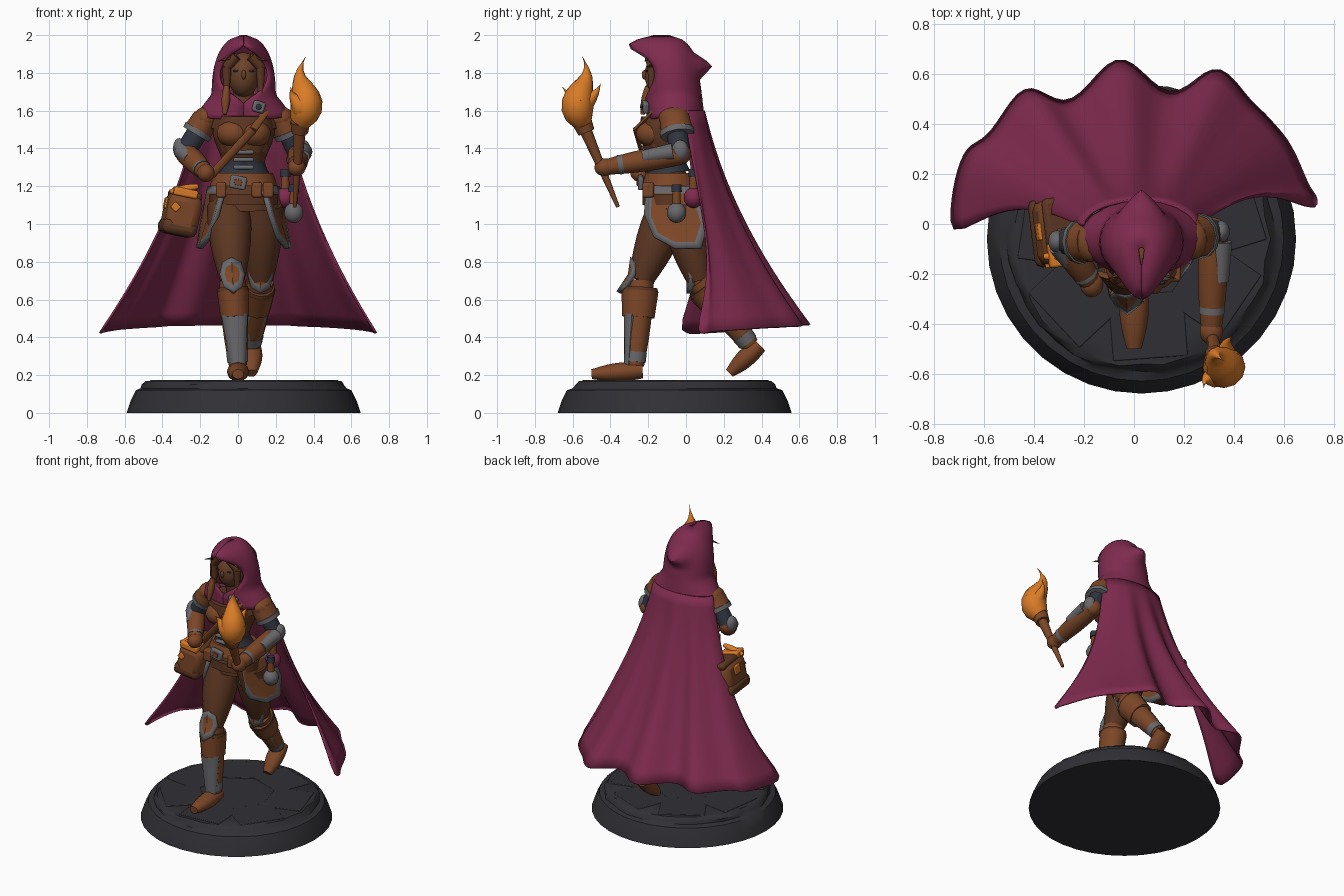
import bpy, bmesh, math, random
from mathutils import Vector, Matrix, Euler
from math import sin, cos, pi, tau, sqrt

if bpy.data.objects.get("Cube"):
    bpy.data.objects.remove(bpy.data.objects["Cube"])
random.seed(4)


def material(name, *color):
    m = bpy.data.materials.new(name)
    m.use_nodes = True
    m.diffuse_color = (*color, 1)
    m.node_tree.nodes["Principled BSDF"].inputs["Base Color"].default_value = (*color, 1)
    return m


CLOTH = material("plum cloth", .21, .024, .075)
LEATHER = material("leather", .2, .062, .02)
DARK = material("dark leather", .11, .038, .016)
SKIN = material("skin", .15, .055, .023)
STEEL = material("steel", .14, .14, .15)
NAVY = material("slate cloth", .03, .035, .05)
STONE = material("stone", .03, .03, .036)
FLAME = material("flame orange", .7, .2, .02)


def V(x, y, z):
    return Vector((x, y, z))


def finish(name, bm, *materials, angle=40):
    bmesh.ops.recalc_face_normals(bm, faces=bm.faces[:])
    mesh = bpy.data.meshes.new(name)
    bm.to_mesh(mesh)
    bm.free()
    for m in materials:
        mesh.materials.append(m)
    ob = bpy.data.objects.new(name, mesh)
    bpy.context.collection.objects.link(ob)
    bpy.ops.object.select_all(action='DESELECT')
    ob.select_set(True)
    bpy.context.view_layer.objects.active = ob
    bpy.ops.object.shade_smooth_by_angle(angle=math.radians(angle))
    return ob


def modifier(ob, kind, **settings):
    m = ob.modifiers.new(kind.title(), kind)
    for key, value in settings.items():
        setattr(m, key, value)


def join_rows(bm, rows, closed):
    """Join successive rows of vertices with quads; closed rows get end caps."""
    for a, b in zip(rows, rows[1:]):
        n = len(a)
        for i in range(n if closed else n - 1):
            j = (i + 1) % n
            bm.faces.new((a[i], a[j], b[j], b[i]))
    if closed:
        bm.faces.new(rows[0])
        bm.faces.new(rows[-1])


def tube(name, centres, radii, mat, squash=1, sides=12):
    """Tube through the centres; squash scales its front-to-back radius."""
    bm = bmesh.new()
    rows = []
    for i, (c, r) in enumerate(zip(centres, radii)):
        along = (centres[min(i + 1, len(centres) - 1)] - centres[max(i - 1, 0)]).normalized()
        u = V(1, 0, 0)
        u = (u - along * u.dot(along)).normalized()
        v = along.cross(u) * squash
        rows.append([bm.verts.new(c + r * (u * cos(k * tau / sides) + v * sin(k * tau / sides)))
                     for k in range(sides)])
    join_rows(bm, rows, True)
    return finish(name, bm, mat)


def limb(name, a, b, ra, rb, mat, bulge=0, squash=1):
    """Tapered tube between two joints."""
    steps = [i / 6 for i in range(7)]
    return tube(name, [a.lerp(b, t) for t in steps],
                [ra + (rb - ra) * t + bulge * sin(pi * t) for t in steps], mat, squash)


def flame(name, base, tip, width, sway):
    """Teardrop that swells above its base and snakes to a point."""
    steps = [i / 10 for i in range(11)]
    tube(name, [base.lerp(tip, t) + V(sway, -sway, 0) * sin(tau * t) for t in steps],
         [width * (t + .15) * (1.01 - t) ** 2 for t in steps], FLAME)


def ball(name, loc, size, mat):
    bm = bmesh.new()
    bmesh.ops.create_uvsphere(bm, u_segments=14, v_segments=9, radius=1,
                              matrix=Matrix.LocRotScale(loc, None, Vector(size)))
    return finish(name, bm, mat)


def box(name, loc, size, mat, rot=(0, 0, 0), bevel=.01):
    bm = bmesh.new()
    bmesh.ops.create_cube(bm, size=1, matrix=Matrix.LocRotScale(loc, Euler(rot), Vector(size)))
    modifier(finish(name, bm, mat), 'BEVEL', width=bevel, segments=2)


def trimmed_plate(name, outline, inner):
    """Bent leather plate fanned from its middle, with a steel border outside the inner scale."""
    bm = bmesh.new()
    middle = sum(outline, Vector()) / len(outline)
    outer = [bm.verts.new(p) for p in outline]
    inside = [bm.verts.new(middle.lerp(p, inner)) for p in outline]
    hub = bm.verts.new(middle)
    for i in range(len(outline)):
        bm.faces.new((hub, inside[i - 1], inside[i]))
        bm.faces.new((inside[i - 1], outer[i - 1], outer[i], inside[i])).material_index = 1
    modifier(finish(name, bm, LEATHER, STEEL), 'SOLIDIFY', thickness=.025, offset=0)


# Stone base: turned profile with a chipped upper rim
bm = bmesh.new()
rows = []
for radius, z, chip in ((.62, 0, 0), (.6, .06, 0), (.57, .12, 0), (.54, .13, .01), (.53, .15, .01), (.51, .17, .01)):
    rows.append([])
    for k in range(36):
        r = radius + random.uniform(-chip, chip)
        rows[-1].append(bm.verts.new((.03 + r * cos(k * tau / 36), r * sin(k * tau / 36) - .06, z)))
join_rows(bm, rows, True)
finish("stone_base", bm, STONE)
for k in range(7):
    a = k * tau / 7 + .3
    box("paving_slab", V(.03 + .35 * cos(a), .35 * sin(a) - .06, .168), (.26, .3, .012), STONE, (0, 0, a), .005)

# Cloak: shoulder arc blended into a wavy hem, pinched near its left corner
bm = bmesh.new()
rows = []
for i in range(9):
    drop = i / 8
    flare = .45 * drop + .55 * drop ** 2
    rows.append([])
    for k in range(33):
        s = k / 16 - 1
        a = s * pi / 2
        back = abs(cos(a))
        top = V(.02 + .23 * sin(a), .11 * back - .01, 1.6)
        wave = .08 * back ** 1.5 * cos(11 * a + .9) - .15 * sin(pi * max(0, 2 * s - 1))
        p = top.lerp(V(.74 * sin(a), .05 * s + .6 * back ** .7 + wave, 0), flare)
        p.y += .09 * sin(pi * flare) * s ** 4
        p.z = 1.6 - drop * (1.18 - .05 * back)
        rows[-1].append(bm.verts.new(p))
join_rows(bm, rows, False)
cloak = finish("cloak", bm, CLOTH, angle=60)
modifier(cloak, 'SUBSURF', levels=1, render_levels=1)
modifier(cloak, 'SOLIDIFY', thickness=.012)

# Hood and shoulder mantle: wide face opening, pointed brim and peaked back
bm = bmesh.new()
rows = []
for i in range(19):
    t = i / 18
    mantle = max(0, 1 - 4 * t)
    width = .165 * sqrt(1.005 - t ** 3.5) + .08 * mantle
    depth = .145 * sqrt(1.005 - t ** 6)
    reach = pi - .95 * max(0, sin(pi * (t - .2) / .66)) ** .7
    brim = .1 * max(0, 1 - 4 * abs(t - .88))
    peak = .08 * max(0, 1 - 6 * abs(t - .62))
    rows.append([])
    for k in range(-10, 11):
        a = reach * k / 10
        front = max(0, -cos(a))
        y = depth * cos(a) - .055 - .05 * t - brim * front ** 3 + peak * max(0, 1 - abs(k) / 3)
        rows[-1].append(bm.verts.new((.03 + width * sin(a), y, 1.58 + .415 * t - .03 * mantle * front)))
join_rows(bm, rows, False)
modifier(finish("hood", bm, CLOTH, angle=45), 'SOLIDIFY', thickness=.012, offset=0)

# Head and hair
HEAD = V(.03, -.12, 1.79)
ball("head", HEAD, (.085, .1, .12), SKIN)
ball("nose", HEAD + V(0, -.1, 0), (.012, .014, .025), SKIN)
limb("neck", V(.03, -.07, 1.6), HEAD, .06, .05, SKIN)
for side in (-1, 1):
    brow = HEAD + V(.04 * side, -.07, .1)
    temple = HEAD + V(.09 * side, -.06, .04)
    ball("eye", HEAD + V(.04 * side, -.085, .02), (.018, .008, .006), NAVY)
    limb("hair_parting", brow, temple, .03, .025, DARK)
    limb("hair_lock", temple, temple - V(0, 0, .14), .025, .015, DARK)
    limb("hair_wisp", brow, HEAD + V(.14 * side, -.1, .07), .014, .001, DARK)
limb("braid", V(-.06, -.2, 1.73), V(-.07, -.23, 1.58), .015, .01, LEATHER, bulge=.01)

# Torso with narrow waist, corset and straps
steps = [i / 10 for i in range(11)]
tube("torso", [V(.03, -.07 - .05 * t, 1.08 + .5 * t) for t in steps],
     [.135 + .03 * cos(tau * t * 1.2) for t in steps], DARK, squash=.82, sides=16)
limb("corset", V(.03, -.09, 1.27), V(.03, -.105, 1.4), .135, .128, NAVY, bulge=-.02, squash=.84)
limb("bodice", V(.03, -.105, 1.39), V(.03, -.11, 1.43), .13, .145, LEATHER, squash=.86)
for side in (-1, 1):
    ball("breastplate", V(.03 + .055 * side, -.175, 1.48), (.09, .09, .075), LEATHER)
limb("shoulder_yoke", V(.03, -.08, 1.5), V(.03, -.07, 1.61), .19, .12, DARK, bulge=.02, squash=.65)
for i in range(3):
    box("corset_clasp", V(.03, -.21, 1.3 + .04 * i), (.11, .03, .024), STEEL)
limb("belt", V(.03, -.08, 1.2), V(.03, -.08, 1.27), .18, .155, LEATHER, squash=.86)
limb("hip_belt", V(.03, -.08, 1.1), V(.03, -.08, 1.16), .18, .18, DARK, squash=.84)
box("belt_buckle", V(0, -.24, 1.22), (.09, .03, .07), STEEL, (0, .2, 0))
box("buckle_centre", V(0, -.256, 1.22), (.04, .01, .03), LEATHER, (0, .2, 0), .002)
for x in (-.09, .1, .16):
    box("belt_pouch", V(x, -.2, 1.18), (.055, .06, .08), LEATHER)
BREAST = V(.08, -.27, 1.5)
limb("upper_strap", V(.15, -.17, 1.6), BREAST, .022, .022, LEATHER, squash=.5)
limb("lower_strap", BREAST, V(-.14, -.2, 1.26), .022, .022, LEATHER, squash=.5)
box("cloak_clasp", V(.11, -.215, 1.62), (.065, .03, .06), STEEL, (0, .3, .2))
ball("clasp_gem", V(.11, -.235, 1.62), (.015, .008, .015), NAVY)

# Hip flaps wrapping from the front of the hips, flaring towards their lower edge
for side in (-1, 1):
    trimmed_plate("hip_flap", [V(.03 + side * x, y, z) for x, y, z in (
        (.1, -.21, 1.2), (.14, -.22, 1.05), (.18, -.17, .93), (.23, -.06, .87),
        (.24, .08, .87), (.22, .12, 1), (.18, .06, 1.2))], .78)

# Legs: trousers, boots, knee guards and greaves
for name, hip, knee, ankle, heel, toe in (
        ("front", V(-.05, -.08, 1.1), V(-.03, -.24, .7), V(0, -.27, .25), V(0, -.23, .225), V(0, -.5, .205)),
        ("rear", V(.12, -.03, 1.1), V(.12, .07, .7), V(.07, .34, .36), V(.07, .39, .36), V(.07, .23, .21))):
    guard = knee + V(0, -.08, .03)
    tilt = (hip - knee).normalized() * .1
    forward = V(0, -.035, 0)
    limb(name + "_thigh", hip, knee, .115, .065, DARK, bulge=.018)
    limb(name + "_shin", knee, ankle, .07, .048, LEATHER, bulge=.01)
    limb(name + "_boot_cuff", knee.lerp(ankle, .12), knee.lerp(ankle, .43), .085, .075, LEATHER, squash=1.15)
    limb(name + "_cuff_rim", knee.lerp(ankle, .08), knee.lerp(ankle, .14), .08, .084, DARK, squash=1.15)
    limb(name + "_greave", knee.lerp(ankle, .4) + forward, ankle + forward, .07, .04, STEEL, squash=.6)
    limb(name + "_ankle_band", ankle.lerp(knee, .04), ankle.lerp(knee, .16), .055, .058, STEEL)
    limb(name + "_foot", heel, toe, .05, .03, LEATHER, bulge=.018, squash=.85)
    trimmed_plate(name + "_knee_guard", [guard + V(.065 * sin(a), .04 * abs(sin(a)), 0) + tilt * cos(a)
                                         for a in (k * tau / 8 for k in range(8))], .6)

# Arms: shoulder guard, sleeve, elbow guard, bracer and glove
for name, out, shoulder, elbow, hand in (
        ("left", .03, V(.23, -.06, 1.56), V(.32, -.03, 1.37), V(.31, -.43, 1.3)),
        ("right", -.03, V(-.17, -.07, 1.56), V(-.28, -.07, 1.38), V(-.17, -.24, 1.27))):
    ball(name + "_shoulder_cap", shoulder, (.07, .085, .06), LEATHER)
    limb(name + "_shoulder_guard", shoulder, shoulder.lerp(elbow, .4), .07, .075, LEATHER, squash=1.15)
    limb(name + "_guard_rim", shoulder.lerp(elbow, .34), shoulder.lerp(elbow, .48), .08, .078, STEEL, squash=1.15)
    limb(name + "_sleeve", shoulder, elbow, .055, .055, NAVY)
    limb(name + "_bracer", elbow, hand, .057, .04, LEATHER, bulge=.01)
    limb(name + "_bracer_plate", elbow.lerp(hand, .1) + V(out, 0, .02), elbow.lerp(hand, .5) + V(out, 0, .02),
         .045, .035, STEEL)
    limb(name + "_bracer_rim", elbow.lerp(hand, .7), elbow.lerp(hand, .82), .05, .052, STEEL)
    ball(name + "_elbow", elbow, (.055, .058, .055), LEATHER)
    ball(name + "_elbow_guard", elbow + V(out, 0, .02), (.035, .045, .055), STEEL)
    ball(name + "_glove", hand, (.048, .055, .048), LEATHER)

# Torch
BUTT, BOWL = V(.3, -.36, 1.09), V(.33, -.55, 1.54)
limb("torch_handle", BUTT, BOWL, .01, .035, LEATHER)
limb("torch_bowl", BUTT.lerp(BOWL, .88), BOWL, .045, .052, LEATHER)
flame("torch_flame", BOWL, V(.36, -.55, 1.89), .37, .025)
for tip in (V(.45, -.56, 1.66), V(.4, -.45, 1.75), V(.28, -.66, 1.73)):
    flame("flame_lick", BOWL + V(.01, -.02, .03), tip, .22, .01)

# Rounded satchel with orange fittings along its front
BAG, TILT = V(-.3, -.03, 1.05), (0, .2, .12)
box("satchel", BAG, (.18, .27, .22), LEATHER, TILT, .045)
box("satchel_base", BAG - V(.02, 0, .07), (.185, .275, .08), DARK, TILT, .03)
box("satchel_flap", BAG + V(.02, .02, .1), (.16, .24, .05), DARK, TILT, .02)
box("satchel_trim", BAG + V(.02, -.09, .115), (.13, .1, .045), FLAME, TILT)
box("satchel_clasp", BAG + V(-.075, 0, .06), (.03, .07, .06), FLAME, TILT, .005)
box("satchel_badge", BAG + V(-.03, -.135, .04), (.04, .02, .04), FLAME, (0, .8, .12), .005)
limb("satchel_handle", BAG + V(-.06, -.1, .12), BAG + V(.09, -.1, .15), .012, .012, FLAME, bulge=.01)

# Potion bottles on the left hip
for spot, glass in ((V(.295, -.05, 1.06), STEEL), (V(.25, .04, 1.14), CLOTH)):
    ball("potion_bottle", spot, (.052, .052, .055), glass)
    limb("bottle_neck", spot, spot + V(0, 0, .12), .025, .02, LEATHER)
    limb("bottle_stopper", spot + V(0, 0, .11), spot + V(0, 0, .15), .028, .025, NAVY)
